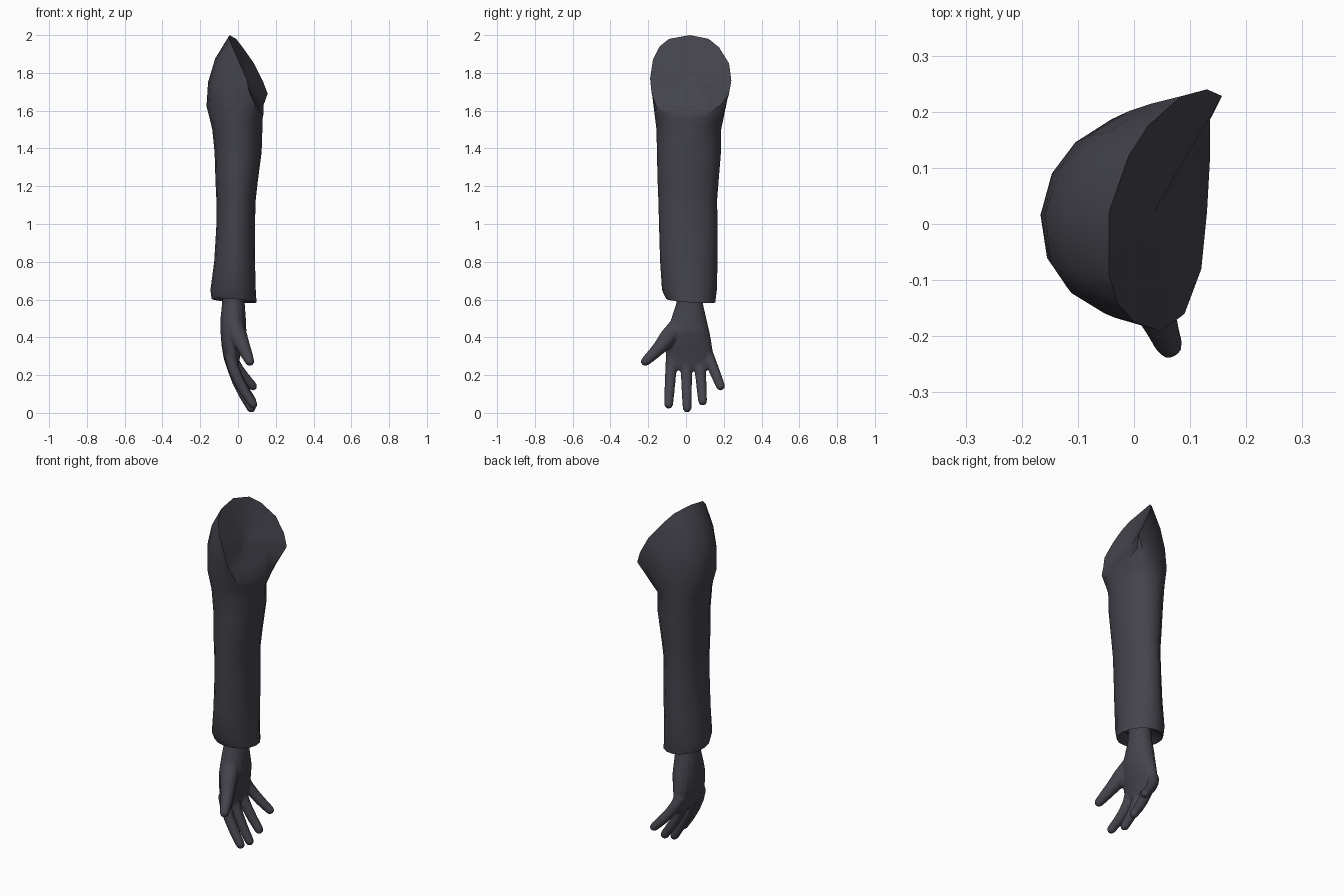
import bpy, bmesh, math
from mathutils import Vector

if "Cube" in bpy.data.objects:
    bpy.data.objects.remove(bpy.data.objects["Cube"])

N = 16
cloth = bpy.data.materials.new("dark slate")
cloth.diffuse_color = (0.058, 0.057, 0.073, 1)
cloth.use_nodes = True
cloth.node_tree.nodes["Principled BSDF"].inputs["Base Color"].default_value = cloth.diffuse_color


def loft(bm, rings, cap_start=True, cap_end=True):
    """Skin a list of equal-length point rings."""
    vs = [[bm.verts.new(p) for p in r] for r in rings]
    n = len(rings[0])
    for a, b in zip(vs, vs[1:]):
        for i in range(n):
            j = (i + 1) % n
            bm.faces.new((a[i], a[j], b[j], b[i]))
    if cap_start:
        bm.faces.new(vs[0][::-1])
    if cap_end:
        bm.faces.new(vs[-1])


def ellipse(z, x0, x1, y0, y1, n=N, tilt=(0, 0)):
    """Horizontal ring from its extents, optionally sloped in x and y."""
    cx, cy, rx, ry = (x0 + x1) / 2, (y0 + y1) / 2, (x1 - x0) / 2, (y1 - y0) / 2
    pts = []
    for i in range(n):
        a = 2 * math.pi * i / n
        dx, dy = rx * math.cos(a), ry * math.sin(a)
        pts.append(Vector((cx + dx, cy + dy, z + tilt[0] * dx + tilt[1] * dy)))
    return pts


def finger(bm, path, radii, n=12):
    """Tapered tube with rounded ends along a path."""
    p = [Vector(q) for q in path]
    d_end = (p[-1] - p[-2]).normalized()
    r = radii[-1]
    p += [p[-1] + d_end * r * 0.6, p[-1] + d_end * r * 0.95]
    radii = list(radii) + [r * 0.8, r * 0.35]
    rings = []
    for k, c in enumerate(p):
        d = (p[min(k + 1, len(p) - 1)] - p[max(k - 1, 0)]).normalized()
        u = d.cross(Vector((0, 1, 0))).normalized()
        v = d.cross(u)
        rings.append([c + radii[k] * (u * math.cos(2 * math.pi * i / n) + v * math.sin(2 * math.pi * i / n))
                      for i in range(n)])
    loft(bm, rings)


def finish(bm, name):
    bmesh.ops.recalc_face_normals(bm, faces=bm.faces)
    me = bpy.data.meshes.new(name)
    bm.to_mesh(me)
    bm.free()
    ob = bpy.data.objects.new(name, me)
    bpy.context.collection.objects.link(ob)
    me.materials.append(cloth)
    bpy.ops.object.select_all(action='DESELECT')
    ob.select_set(True)
    bpy.context.view_layer.objects.active = ob
    return ob


# Sleeve: cuff recess, then rings up the arm
slope = (-0.08, -0.07)
rings = [ellipse(0.64, -0.085, 0.045, -0.06, 0.10),
         ellipse(0.61, -0.115, 0.075, -0.08, 0.13, tilt=slope),
         ellipse(0.594, -0.14, 0.098, -0.105, 0.155, tilt=slope)]
for z, x0, x1, y0, y1 in [(0.65, -0.146, 0.094, -0.127, 0.163),
                          (0.80, -0.126, 0.09, -0.137, 0.167),
                          (1.00, -0.114, 0.09, -0.143, 0.168),
                          (1.12, -0.114, 0.093, -0.146, 0.164),
                          (1.22, -0.119, 0.104, -0.15, 0.172),
                          (1.38, -0.124, 0.125, -0.154, 0.185),
                          (1.50, -0.136, 0.129, -0.156, 0.186)]:
    rings.append(ellipse(z, x0, x1, y0, y1))

# Shoulder rim, starting at the armpit and going round the back
rim = [Vector(p) for p in [
    (0.13, 0.02, 1.58), (0.135, 0.11, 1.585), (0.135, 0.185, 1.63), (0.157, 0.228, 1.69),
    (0.13, 0.24, 1.76), (0.085, 0.228, 1.85), (0.025, 0.175, 1.935), (-0.01, 0.12, 1.98),
    (-0.045, 0.02, 2.0), (-0.045, -0.09, 1.98), (-0.03, -0.14, 1.94), (0.0, -0.175, 1.87),
    (0.045, -0.19, 1.77), (0.06, -0.183, 1.70), (0.09, -0.16, 1.63), (0.12, -0.08, 1.59)]]
base = rings[-1]
for t in (0.25, 0.5, 0.75):
    ring = []
    for i in range(N):
        p = base[i].lerp(rim[i], t)
        p.x -= 0.068 * math.sin(math.pi * t) ** 0.7 * max(0, -math.cos(2 * math.pi * i / N))
        ring.append(p)
    rings.append(ring)
rings.append(rim)

# Hollow inner face of the shoulder
hub = Vector((0.035, 0.02, 1.765))
for t in (0.35, 0.7, 0.95):
    rings.append([p.lerp(hub, t) for p in rim])
bm = bmesh.new()
loft(bm, rings)
finish(bm, "sleeve")
bpy.ops.object.shade_smooth_by_angle(angle=math.radians(50))

# Hand: wrist and palm, then fingers and thumb fused by a remesh
bm = bmesh.new()
loft(bm, [ellipse(*r) for r in [
    (0.66, -0.08, 0.035, -0.045, 0.085),
    (0.58, -0.085, 0.036, -0.052, 0.09),
    (0.50, -0.093, 0.042, -0.078, 0.108),
    (0.43, -0.093, 0.045, -0.105, 0.125),
    (0.36, -0.088, 0.03, -0.112, 0.138),
    (0.29, -0.076, 0.01, -0.108, 0.148),
    (0.245, -0.062, 0.0, -0.10, 0.142),
    (0.225, -0.045, -0.012, -0.085, 0.12)]])
for y0, y1, x_tip, z_tip, z_root in [(-0.075, -0.092, 0.08, 0.045, 0.30),
                                     (0.0, 0.006, 0.07, 0.025, 0.30),
                                     (0.07, 0.088, 0.075, 0.062, 0.30),
                                     (0.11, 0.183, 0.078, 0.142, 0.32)]:
    path = []
    for t in (0, 0.25, 0.5, 0.75, 1):
        path.append((-0.04 + (x_tip + 0.04) * t ** 1.5, y0 + (y1 - y0) * t, z_root + (z_tip - z_root) * t))
    finger(bm, path, (0.032, 0.031, 0.029, 0.027, 0.024))
finger(bm, [(-0.02, -0.04, 0.46), (0.005, -0.095, 0.40), (0.03, -0.14, 0.345),
            (0.048, -0.18, 0.305), (0.062, -0.215, 0.272)],
       (0.05, 0.047, 0.037, 0.031, 0.025))
hand = finish(bm, "hand")
m = hand.modifiers.new("fuse", 'REMESH')
m.mode = 'VOXEL'
m.voxel_size = 0.007
m.use_smooth_shade = True
s = hand.modifiers.new("soften", 'SMOOTH')
s.factor = 0.5
s.iterations = 5
